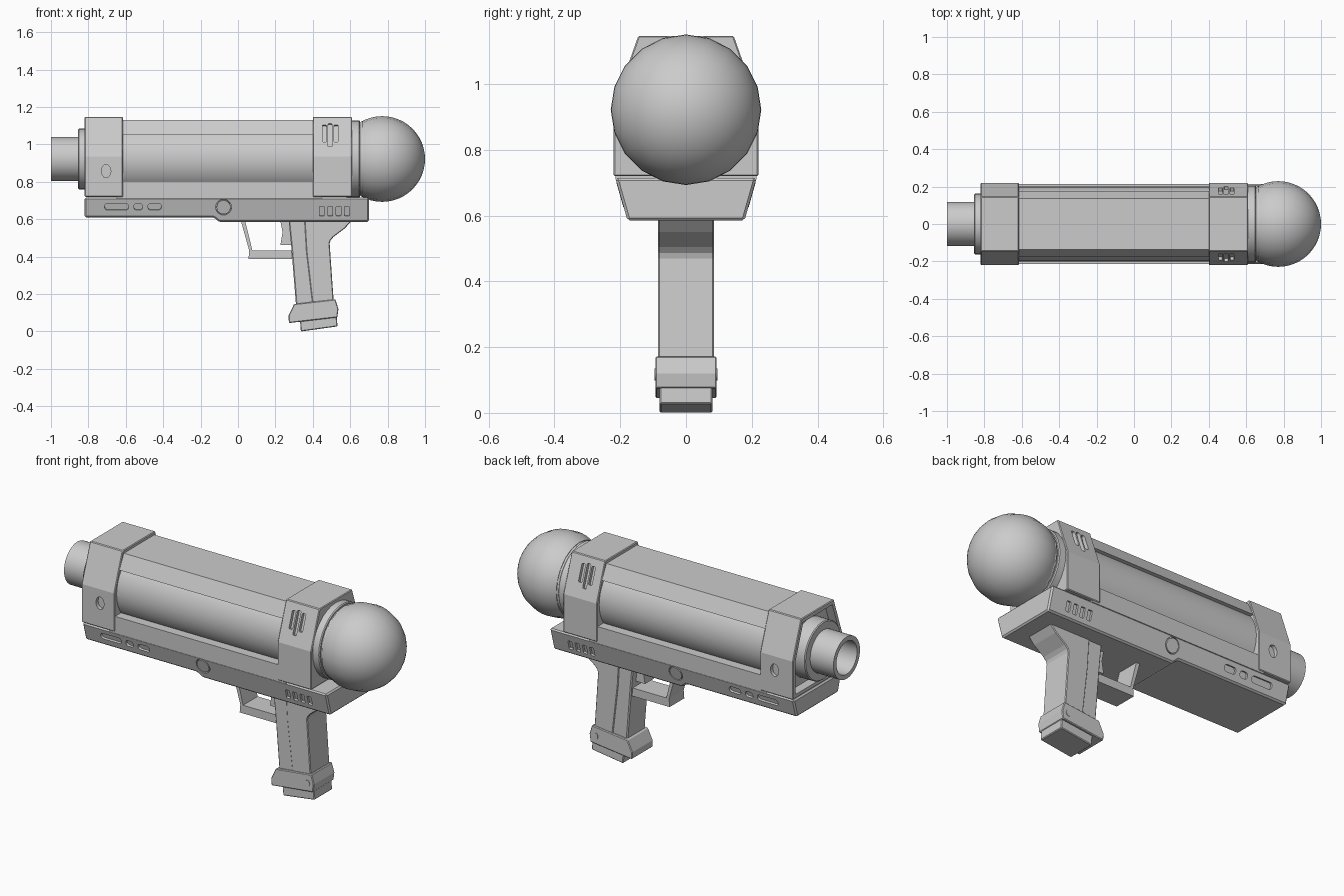
import bpy, bmesh, math
from mathutils import Vector

if "Cube" in bpy.data.objects:
    bpy.data.objects.remove(bpy.data.objects["Cube"])

AXIS_Z = 0.922


def finish(name, bm, smooth=False, bevel=0):
    bmesh.ops.remove_doubles(bm, verts=bm.verts[:], dist=1e-5)
    bmesh.ops.recalc_face_normals(bm, faces=bm.faces[:])
    me = bpy.data.meshes.new(name)
    bm.to_mesh(me)
    bm.free()
    ob = bpy.data.objects.new(name, me)
    bpy.context.collection.objects.link(ob)
    if bevel:
        m = ob.modifiers.new("bevel", 'BEVEL')
        m.width, m.segments, m.limit_method = bevel, 1, 'ANGLE'
        apply(ob, m)
    if smooth:
        activate(ob)
        bpy.ops.object.shade_smooth_by_angle(angle=math.radians(35))
    return ob


def activate(ob):
    bpy.ops.object.select_all(action='DESELECT')
    ob.select_set(True)
    bpy.context.view_layer.objects.active = ob


def apply(ob, mod):
    activate(ob)
    bpy.ops.object.modifier_apply(modifier=mod.name)


def skin(bm, loop_a, loop_b):
    a = [bm.verts.new(p) for p in loop_a]
    b = [bm.verts.new(p) for p in loop_b]
    n = len(a)
    bm.faces.new(a)
    bm.faces.new(b[::-1])
    for i in range(n):
        bm.faces.new((a[i], b[i], b[(i + 1) % n], a[(i + 1) % n]))


def prism_x(name, yz, x0, x1, **kw):
    bm = bmesh.new()
    skin(bm, [(x0, y, z) for y, z in yz], [(x1, y, z) for y, z in yz])
    return finish(name, bm, **kw)


def prism_y(name, xz, width, **kw):
    w = width if callable(width) else (lambda z: width)
    bm = bmesh.new()
    skin(bm, [(x, -w(z), z) for x, z in xz], [(x, w(z), z) for x, z in xz])
    return finish(name, bm, **kw)


def lathe(name, profile, seg=32):
    bm = bmesh.new()
    vs = [bm.verts.new((x, 0, AXIS_Z + r)) for x, r in profile]
    es = [bm.edges.new(p) for p in zip(vs, vs[1:])]
    bmesh.ops.spin(bm, geom=vs + es, cent=(0, 0, AXIS_Z), axis=(1, 0, 0),
                   angle=2 * math.pi, steps=seg)
    return finish(name, bm, smooth=True)


def rounded(x0, x1, z0, z1, r):
    pts = []
    for k, (cx, cz) in enumerate([(x1 - r, z1 - r), (x0 + r, z1 - r), (x0 + r, z0 + r), (x1 - r, z0 + r)]):
        for i in range(5):
            a = (k + i / 4.001) * math.pi / 2
            pts.append((cx + r * math.cos(a), cz + r * math.sin(a)))
    return pts


def ellipse(cx, cz, rx, rz, n=24):
    return [(cx + rx * math.cos(2 * math.pi * i / n), cz + rz * math.sin(2 * math.pi * i / n)) for i in range(n)]


def side_plugs(name, outlines, surf, tilt, depth, height):
    """Solids straddling both side surfaces y = surf(z), along the surface normal."""
    bm = bmesh.new()
    for s in (-1, 1):
        n = Vector((0, s * math.cos(tilt), math.sin(tilt)))
        for pts in outlines:
            base = [Vector((x, s * surf(z), z)) for x, z in pts]
            skin(bm, [p - n * depth for p in base], [p + n * height for p in base])
    return finish(name, bm)


def cut(ob, cutter):
    m = ob.modifiers.new("cut", 'BOOLEAN')
    m.operation, m.solver, m.object = 'DIFFERENCE', 'EXACT', cutter
    apply(ob, m)
    bpy.data.objects.remove(cutter)


def mirrored(half):
    return half + [(-y, z) for y, z in reversed(half)]


# Rounded front bulb
R = 0.229
lathe("front_ball", [(0.771 - R * math.cos(math.pi * i / 24), R * math.sin(math.pi * i / 24)) for i in range(25)], 20)

# Collar between bulb and body
lathe("front_collar", [(0.58, 0), (0.58, 0.207), (0.647, 0.207), (0.652, 0.202), (0.652, 0.194),
                       (0.664, 0.194), (0.664, 0.204), (0.685, 0.204), (0.685, 0)])

# Hollow rear pipe and its flange
lathe("rear_pipe", [(-0.78, 0.118), (-1.0, 0.118), (-1.0, 0.092), (-0.86, 0.092), (-0.86, 0)])
lathe("rear_flange", [(-0.76, 0.163), (-0.85, 0.163), (-0.855, 0.158), (-0.855, 0.1)])

# Inner drum, upper shroud and lower tray
lathe("drum", [(-0.65, 0), (-0.65, 0.2), (0.45, 0.2), (0.45, 0)], 40)
prism_x("top_shroud", mirrored([(0.176, 1.05), (0.136, 1.13)]), -0.65, 0.45)
prism_x("lower_tray", mirrored([(0.215, 0.71), (0.215, 0.805)]), -0.65, 0.45)

# End caps with slanted upper sides
cap = mirrored([(0.22, 0.72), (0.22, 0.935), (0.145, 1.147)])
rear_cap = prism_x("rear_cap", cap, -0.82, -0.615, bevel=0.004)
front_cap = prism_x("front_cap", cap, 0.40, 0.61, bevel=0.004)
inner = [(y * 0.89, 0.93 + (z - 0.93) * 0.89) for y, z in cap]
cut(rear_cap, prism_x("rear_recess", inner, -0.9, -0.77))
cut(rear_cap, side_plugs("screw_holes", [ellipse(-0.705, 0.857, 0.025, 0.035)], lambda z: 0.22, 0, 0.02, 0.02))
slope = math.atan2(0.075, 0.212)
vents = [rounded(x - 0.011, x + 0.011, a, b, 0.006)
         for x, a, b in ((0.462, 1.013, 1.105), (0.492, 0.988, 1.112), (0.524, 1.013, 1.105))]
cut(front_cap, side_plugs("vents", vents, lambda z: 0.22 - (z - 0.935) * 0.075 / 0.212, slope, 0.018, 0.02))


# Tapered lower rail with side recesses
def rail_w(z):
    return 0.178 + (z - 0.585) * 0.037 / 0.13


rail = prism_y("lower_rail", [(-0.82, 0.715), (-0.82, 0.61), (-0.13, 0.61), (-0.10, 0.585),
                              (0.70, 0.585), (0.70, 0.715)], rail_w, bevel=0.008)
pockets = [rounded(a, b, 0.649, 0.684, 0.015) for a, b in ((-0.713, -0.585), (-0.557, -0.51), (-0.482, -0.41))]
pockets += [rounded(0.435 + i * 0.045, 0.46 + i * 0.045, 0.617, 0.669, 0.004) for i in range(4)]
pockets.append(ellipse(-0.077, 0.664, 0.042, 0.042))
tilt = -math.atan2(0.037, 0.13)
cut(rail, side_plugs("pockets", pockets, rail_w, tilt, 0.012, 0.02))
side_plugs("side_buttons", [ellipse(-0.077, 0.664, 0.037, 0.037)], rail_w, tilt, 0.02, 0.001)

# Grip: main block and slimmer front strip
prism_y("grip", [(0.355, 0.60), (0.365, 0.43), (0.40, 0.13), (0.513, 0.14), (0.49, 0.47), (0.495, 0.487),
                 (0.51, 0.505), (0.57, 0.55), (0.607, 0.59), (0.607, 0.60)], 0.085, bevel=0.004)
prism_y("grip_front_strip", [(0.27, 0.60), (0.285, 0.45), (0.311, 0.13), (0.42, 0.13), (0.39, 0.43), (0.37, 0.60)],
        0.08, bevel=0.006)

# Grip foot, pin and magazine plate
prism_y("grip_foot", [(0.272, 0.045), (0.27, 0.085), (0.30, 0.147), (0.521, 0.172), (0.537, 0.12), (0.531, 0.075)],
        0.093, bevel=0.004)
prism_y("foot_pin", ellipse(0.497, 0.117, 0.015, 0.018, 16), 0.096)
prism_y("magazine_plate", [(0.33, 0.08), (0.336, 0.0), (0.532, 0.027), (0.527, 0.09)], 0.08, bevel=0.004)

# Trigger and guard
prism_y("trigger", [(0.225, 0.60), (0.238, 0.53), (0.227, 0.462), (0.31, 0.462), (0.31, 0.60)], 0.04)
prism_y("trigger_guard", [(0.013, 0.60), (0.06, 0.432), (0.056, 0.387), (0.30, 0.387), (0.30, 0.433),
                          (0.077, 0.433), (0.036, 0.60)], 0.065)
